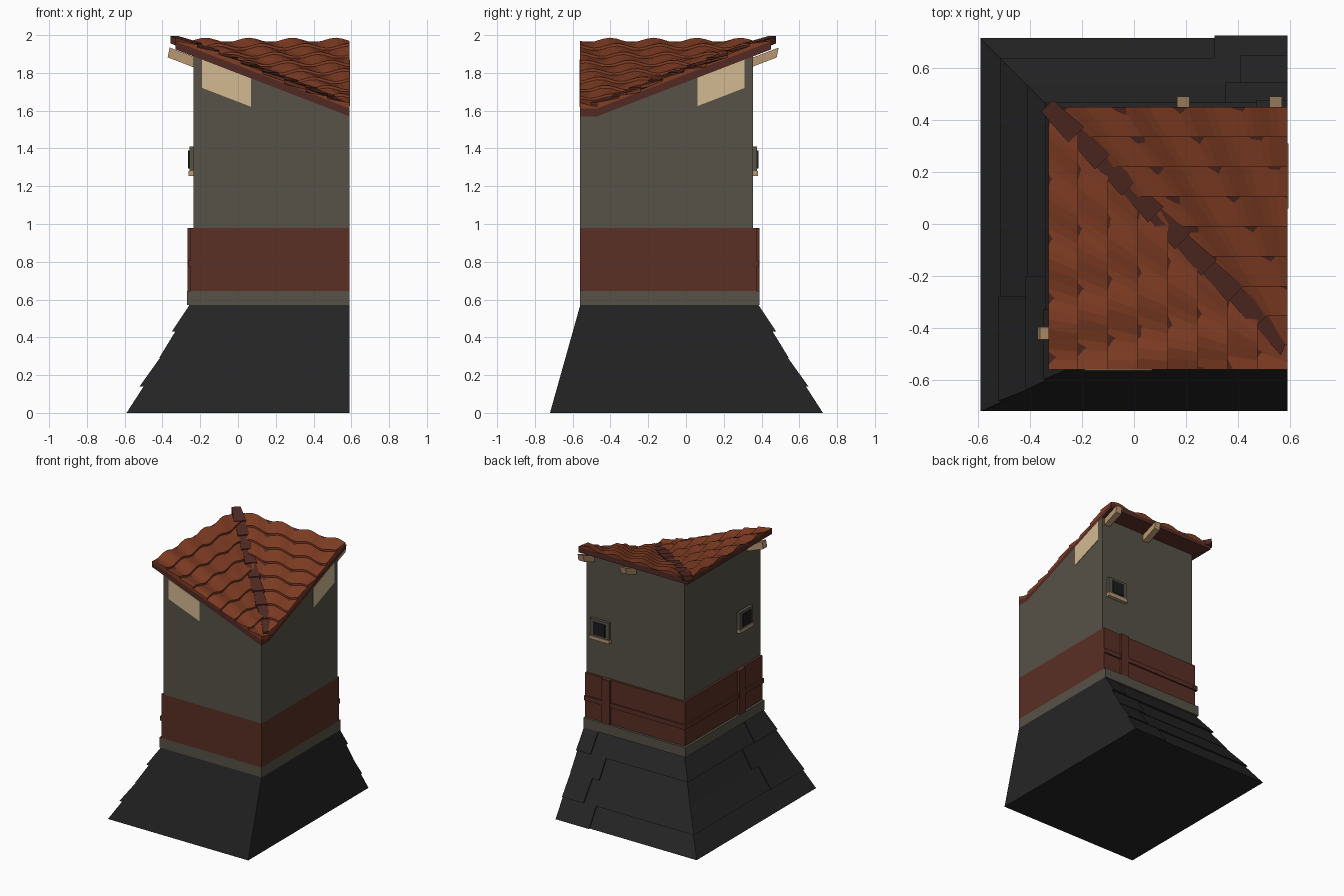
import bpy, bmesh, math

cube = bpy.data.objects.get("Cube")
if cube:
    bpy.data.objects.remove(cube, do_unlink=True)


def material(name, r, g, b):
    m = bpy.data.materials.new(name)
    m.use_nodes = True
    m.diffuse_color = (r, g, b, 1)
    bsdf = m.node_tree.nodes["Principled BSDF"]
    bsdf.inputs["Base Color"].default_value = (r, g, b, 1)
    bsdf.inputs["Roughness"].default_value = 0.9
    return m


PLASTER = material("grey plaster", .095, .085, .064)
BAND = material("red brown boards", .1, .029, .019)
CREAM = material("cream plaster", .65, .485, .285)
TIMBER = material("tan timber", .48, .31, .17)
STONE = material("charcoal stone", .0185, .0185, .019)
TILE = material("orange tile", .22, .047, .0175)
TRIM = material("dark red trim", .085, .023, .017)
GLASS = material("dark glass", .012, .012, .014)

LEFT, RIGHT, FRONT, BACK = -.235, .59, -.56, .355   # wall planes
EAVE_X, EAVE_Y, VALLEY = -.33, .45, .12             # valley runs along x + y = VALLEY


def finish(name, bm, mat):
    bmesh.ops.recalc_face_normals(bm, faces=bm.faces)
    mesh = bpy.data.meshes.new(name)
    bm.to_mesh(mesh)
    bm.free()
    mesh.materials.append(mat)
    ob = bpy.data.objects.new(name, mesh)
    bpy.context.collection.objects.link(ob)
    return ob


def add_loft(bm, rings, cyclic=False):
    """Join equal rings of points into a closed solid."""
    rows = [[bm.verts.new(p) for p in r] for r in rings]
    n = len(rows[0])
    for a, b in zip(rows, rows[1:]):
        for i in range(n):
            bm.faces.new((a[i], a[(i + 1) % n], b[(i + 1) % n], b[i]))
    bm.faces.new(rows[0][::-1])
    bm.faces.new(rows[-1])


def solid(name, mat, *rings):
    bm = bmesh.new()
    add_loft(bm, rings)
    return finish(name, bm, mat)


def rect(x0, x1, y0, y1, z):
    return [(x0, y0, z), (x1, y0, z), (x1, y1, z), (x0, y1, z)]


def box(name, mat, x0, x1, y0, y1, z0, z1):
    return solid(name, mat, rect(x0, x1, y0, y1, z0), rect(x0, x1, y0, y1, z1))


def wall_box(name, mat, side, u0, u1, z0, z1, depth):
    """Box standing proud of the back or the left wall."""
    if side == "back":
        return box("back_" + name, mat, u0, u1, BACK - .01, BACK + depth, z0, z1)
    return box("left_" + name, mat, LEFT - depth, LEFT + .01, u0, u1, z0, z1)


def roof_z(x, y):
    return 1.57 + .385 * max(RIGHT - x, y + RIGHT - VALLEY)


# Stepped stone base, each course overhanging the one below
def front_y(z):
    return FRONT - .16 * (1 - z / .57)


courses = [(.57, .43, .25, .343), (.445, .29, .315, .41),
           (.305, .14, .395, .513), (.155, 0, .49, .59)]
joints = [(.47, -.33), (.35, -.2), (.41, -.28), (.31, -.25)]
for i, ((zt, zb, xt, xb), (jx, jy)) in enumerate(zip(courses, joints)):
    level = ((zb, xb), (zt, xt))
    solid(f"base_course_{i}", STONE,
          *[rect(-x, RIGHT, front_y(z), x + .125, z) for z, x in level])
    solid(f"back_base_slab_{i}", STONE,
          *[rect(jx, RIGHT, 0, x + .135, z) for z, x in level])
    if i < 3:
        solid(f"left_base_slab_{i}", STONE,
              *[rect(-x - .008, 0, front_y(z), jy, z) for z, x in level])

# Ledge, board band and walls
box("ledge", PLASTER, -.27, RIGHT, FRONT, .39, .57, .645)
box("board_band", BAND, LEFT - .017, RIGHT, FRONT, BACK + .017, .645, .98)
left_half = [(0, 0), (1, 0), (1, 'v'), (0, 1)]
back_half = [(1, 'v'), (1, 1), (0, 1)]


def plan(half, x0, y1):
    for a, b in half:
        yield (RIGHT if a else x0), (RIGHT and VALLEY - RIGHT if b == 'v' else (y1 if b else FRONT))


for label, half in (("left", left_half), ("back", back_half)):
    pts = list(plan(half, LEFT, BACK))
    solid(label + "_wall", PLASTER, [(x, y, .98) for x, y in pts],
          [(x, y, roof_z(x, y)) for x, y in pts])
    pts = list(plan(half, EAVE_X, EAVE_Y))
    solid(label + "_roof_deck", TRIM, [(x, y, roof_z(x, y)) for x, y in pts],
          [(x, y, roof_z(x, y) + .042) for x, y in pts])

# Posts, rails and windows on the two outer walls
for side, post, end0, end1, win in (("back", .405, LEFT - .03, RIGHT, .465),
                                    ("left", -.295, FRONT, BACK + .03, -.36)):
    wall_box("post", BAND, side, post - .035, post + .035, .645, .98, .033)
    wall_box("rail", BAND, side, end0, end1, .775, .81, .028)
    wall_box("window_frame", PLASTER, side, win - .08, win + .08, 1.28, 1.41, .022)
    wall_box("window_pane", GLASS, side, win - .05, win + .05, 1.295, 1.39, .029)
    wall_box("window_sill", TIMBER, side, win - .085, win + .085, 1.255, 1.28, .027)

# Cream patches under the roof on the two flat sides
solid("front_patch", CREAM, *[
    [(x, FRONT - .004, roof_z(x, FRONT) - .15), (x, FRONT - .004, roof_z(x, FRONT)),
     (x, FRONT + .01, roof_z(x, FRONT)), (x, FRONT + .01, roof_z(x, FRONT) - .15)]
    for x in (-.19, .07)])
solid("side_patch", CREAM, *[
    [(RIGHT + .004, y, roof_z(RIGHT, y) - .15), (RIGHT + .004, y, roof_z(RIGHT, y)),
     (RIGHT - .01, y, roof_z(RIGHT, y)), (RIGHT - .01, y, roof_z(RIGHT, y) - .15)]
    for y in (.06, .31)])

# Sloping rafter ends below the eaves
for i, x in enumerate((.19, .545)):
    solid(f"back_rafter_{i}", TIMBER, *[
        [(x + s, y + d * .2, roof_z(x, y) - .03 + d)
         for s, d in ((-.024, .026), (.024, .026), (.024, -.026), (-.024, -.026))]
        for y in (BACK - .03, .485)])
solid("left_rafter", TIMBER, *[
    [(x - d * -.2, -.42 + s, roof_z(x, -.42) - .03 + d)
     for s, d in ((-.024, .026), (.024, .026), (.024, -.026), (-.024, -.026))]
    for x in (LEFT + .03, -.367)])

# Wavy tile courses on both roof slopes
COURSES, PERIOD = 8, .23
STEP = (RIGHT - EAVE_X) / COURSES


def tile_ring(side, t, k):
    """Cross-section of one course at fraction t of its length."""
    ring = []
    for down, lift in ((0, .03), (0, .05), (1, .064), (1, .03)):
        d = (k + down) * STEP
        if side == "left":
            x = EAVE_X + d
            y = FRONT + (VALLEY - x - FRONT) * t
            phase = y + 1.7 * d
        else:
            y = EAVE_Y - d
            x = RIGHT + (VALLEY - y - RIGHT) * t
            phase = x - .6 * d
        wave = .012 * math.sin(math.tau * phase / PERIOD) if lift > .03 else 0
        ring.append((x, y, roof_z(x, y) + lift + wave))
    return ring


for side in ("left", "back"):
    bm = bmesh.new()
    for k in range(COURSES):
        n = max(2, round(26 * (COURSES - k) / COURSES))
        add_loft(bm, [tile_ring(side, j / n, k) for j in range(n + 1)])
    finish(side + "_roof_tiles", bm, TILE)

# Overlapping capping pieces along the valley
bm = bmesh.new()
PIECES = 9
for i in range(PIECES):
    rings = []
    for f, w, top in ((i - .05, .022, .068), (i + 1.05, .03, .076)):
        x = EAVE_X + (RIGHT - EAVE_X) * f / PIECES
        z = roof_z(x, VALLEY - x)
        rings.append([(min(x + s * w, RIGHT), VALLEY - x + s * w, z + h)
                      for s, h in ((-1, .03), (1, .03), (1, top), (-1, top))])
    add_loft(bm, rings)
finish("valley_capping", bm, TRIM)
